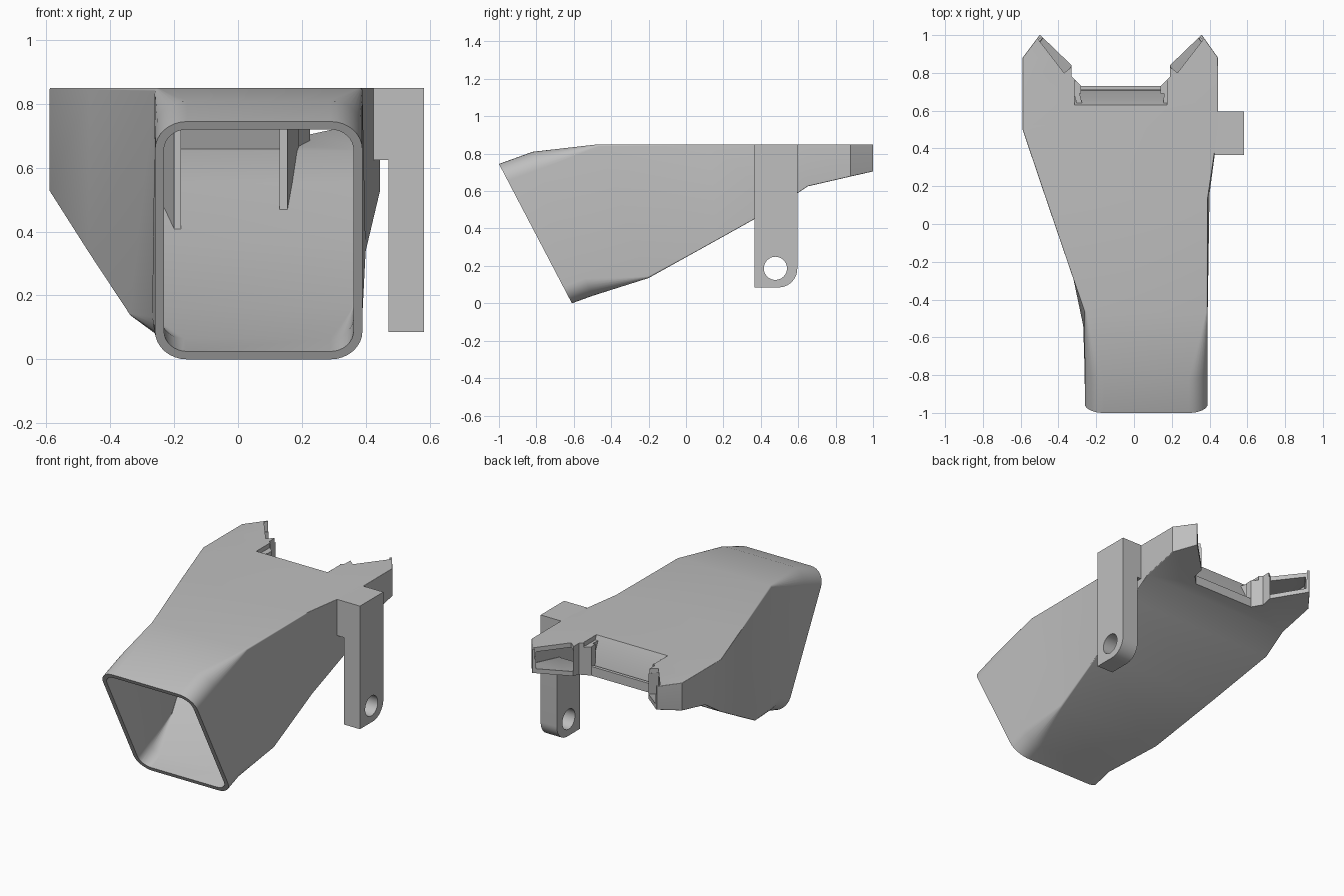
import bpy, bmesh, math

if "Cube" in bpy.data.objects:
    bpy.data.objects.remove(bpy.data.objects["Cube"])

grey = bpy.data.materials.new("plain_grey")
grey.use_nodes = True
GREY = (0.52, 0.52, 0.52, 1)
grey.diffuse_color = GREY
next(n for n in grey.node_tree.nodes if n.type == 'BSDF_PRINCIPLED').inputs["Base Color"].default_value = GREY

WALL = 0.028
MID = -0.07  # middle of the twin outlets


def make(name, bm):
    bmesh.ops.triangulate(bm, faces=[f for f in bm.faces if len(f.verts) == 4])
    bmesh.ops.recalc_face_normals(bm, faces=bm.faces)
    mesh = bpy.data.meshes.new(name)
    bm.to_mesh(mesh)
    bm.free()
    mesh.materials.append(grey)
    obj = bpy.data.objects.new(name, mesh)
    bpy.context.collection.objects.link(obj)
    return obj


def bridge(name, rings):
    """Skin a list of equal rings and cap both ends."""
    bm = bmesh.new()
    loops = [[bm.verts.new(p) for p in ring] for ring in rings]
    n = len(loops[0])
    for a, b in zip(loops, loops[1:]):
        for i in range(n):
            j = (i + 1) % n
            bm.faces.new((a[i], a[j], b[j], b[i]))
    bm.faces.new(loops[0])
    bm.faces.new(loops[-1])
    return make(name, bm)


def prism(name, pts, lo, hi, axis='z'):
    place = (lambda p, d: (p[0], p[1], d)) if axis == 'z' else (lambda p, d: (d, p[0], p[1]))
    return bridge(name, [[place(p, d) for p in pts] for d in (lo, hi)])


def boolean(obj, tool, operation='DIFFERENCE', keep=False):
    mod = obj.modifiers.new("cut", 'BOOLEAN')
    mod.operation, mod.solver, mod.object = operation, 'EXACT', tool
    bpy.ops.object.select_all(action='DESELECT')
    bpy.context.view_layer.objects.active = obj
    obj.select_set(True)
    bpy.ops.object.modifier_apply(modifier=mod.name)
    if not keep:
        bpy.data.objects.remove(tool)


def flip(pts):
    return [(2 * MID - x, y) for x, y in pts]


def section(top, bottom, left, right, radius, inset=0.0):
    """Rounded four-sided ring; left and right hold (top, bottom) x values."""
    height = math.dist(top, bottom)
    r = max(radius - inset, 0.004)
    ring = []
    for side, end, start in ((1, 0, 0), (-1, 0, 90), (-1, 1, 180), (1, 1, 270)):
        for k in range(9):
            a = math.radians(start + k * 90 / 8)
            dx = inset + r - r * abs(math.cos(a))
            dv = (inset + r - r * abs(math.sin(a))) / height
            v = 1 - dv if end else dv
            edge = right if side > 0 else left
            x = edge[0] + (edge[1] - edge[0]) * v - side * dx
            ring.append((x, top[0] + (bottom[0] - top[0]) * v, top[1] + (bottom[1] - top[1]) * v))
    return ring


# Duct stations: top (y, z), bottom (y, z), left xs, right xs, corner radius
stations = [
    ((-1.0, 0.745), (-0.61, 0.0), (-0.26, -0.26), (0.39, 0.39), 0.10),
    ((-0.82, 0.81), (-0.5, 0.04), (-0.26, -0.27), (0.39, 0.39), 0.10),
    ((-0.47, 0.85), (-0.2, 0.135), (-0.26, -0.34), (0.39, 0.39), 0.01),
    ((0.13, 0.85), (0.16, 0.335), (-0.465, -0.469), (0.39, 0.40), 0.0),
    ((0.5, 0.85), (0.5, 0.525), (-0.59, -0.59), (0.445, 0.445), 0.0),
    ((0.65, 0.85), (0.65, 0.625), (-0.59, -0.59), (0.445, 0.445), 0.0),
    ((0.88, 0.85), (0.88, 0.678), (-0.59, -0.59), (0.445, 0.445), 0.0),
    ((1.0, 0.85), (1.0, 0.705), (-0.5, -0.5), (0.36, 0.36), 0.0),
]
duct = bridge("duct_shell", [section(*s) for s in stations])

# Hollow core, pushed out past the mouth
inner = [section(*s, inset=WALL) for s in stations]
inner.insert(0, [(x, y - 0.05, z - 0.02) for x, y, z in inner[0]])
core = bridge("core", inner)
boolean(duct, core, keep=True)

# Rear notch between the two angled outlets
half = [(-0.61, 1.11), (-0.33, 0.84), (-0.33, 0.78), (-0.28, 0.73)]
boolean(duct, prism("notch", half + flip(half)[::-1], -0.2, 1.2))

# Roof slot and the open strips above the outlets
boolean(duct, prism("slot", [(-0.315, 0.63), (0.175, 0.63), (0.175, 0.76), (-0.315, 0.76)], 0.79, 1))
strip = [(-0.505, 0.975), (-0.37, 0.80), (-0.32, 0.84), (-0.48, 0.998)]
for pts in (strip, flip(strip)):
    boolean(duct, prism("strip", pts, 0.79, 1))

# Closed sloping wall and lip between the outlets
wall = prism("rear_wall", [(0.60, 0.85), (0.63, 0.85), (0.71, 0.66), (0.71, 0.645), (0.68, 0.645)],
             -0.315, 0.175, 'x')
lip = prism("rear_lip", [(0.71, 0.645), (0.73, 0.65), (0.73, 0.70), (0.71, 0.70)], -0.29, 0.15, 'x')

# Guide vanes and outlet jambs, trimmed to the cavity
jamb = [(-0.33, 0.84), (-0.33, 0.78), (-0.28, 0.73), (-0.28, 0.69), (-0.32, 0.69), (-0.365, 0.79)]
vane_left = [(-0.20, 0.24), (-0.178, 0.24), (-0.29, 0.70), (-0.32, 0.70)]
vane_right = [(0.13, 0.35), (0.155, 0.35), (0.19, 0.70), (0.16, 0.70)]
parts = [duct, wall, lip]
for name, pts in (("left_jamb", flip(jamb)), ("right_jamb", jamb),
                  ("right_vane", vane_left), ("left_vane", vane_right)):
    part = prism(name, pts, 0.2, 1.0)
    boolean(part, core, 'INTERSECT', keep=True)
    parts.append(part)
bpy.data.objects.remove(core)

# Mounting bracket: arm and drop leg with a round hole
arc = [(0.495 + 0.1 * math.sin(a), 0.185 - 0.1 * math.cos(a))
       for a in (math.radians(d) for d in range(0, 91, 9))]
leg = prism("bracket_leg", [(0.365, 0.85), (0.365, 0.085)] + arc + [(0.595, 0.85)], 0.472, 0.583, 'x')
hole = [(0.478 + 0.062 * math.cos(a), 0.187 + 0.062 * math.sin(a))
        for a in (2 * math.pi * i / 32 for i in range(32))]
boolean(leg, prism("hole", hole, 0.3, 0.8, 'x'))
arm = prism("bracket_arm", [(0.365, 0.625), (0.595, 0.625), (0.595, 0.85), (0.365, 0.85)],
            0.425, 0.472, 'x')
parts += [leg, arm]

# Soft shading with crisp edges
bpy.ops.object.select_all(action='DESELECT')
for obj in parts:
    obj.select_set(True)
bpy.context.view_layer.objects.active = duct
bpy.ops.object.shade_smooth_by_angle(angle=math.radians(25))
